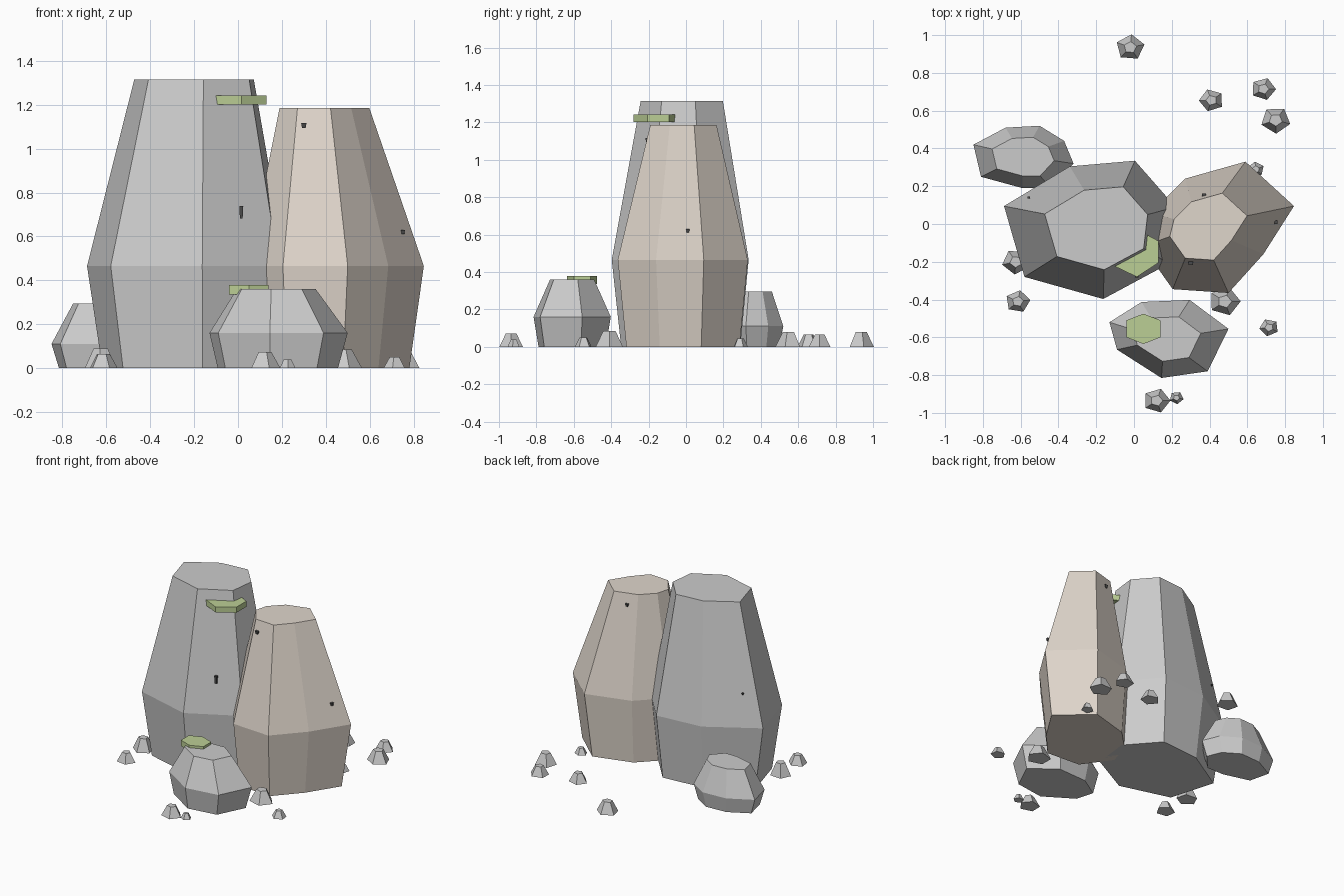
import bpy, bmesh, math, random

if "Cube" in bpy.data.objects:
    bpy.data.objects.remove(bpy.data.objects["Cube"])
random.seed(4)


def mat(name, rgb):
    m = bpy.data.materials.new(name)
    m.diffuse_color = (*rgb, 1)
    m.use_nodes = True
    m.node_tree.nodes["Principled BSDF"].inputs["Base Color"].default_value = m.diffuse_color
    return m


tan = mat("tan_stone", (0.74, 0.67, 0.60))
green = mat("moss", (0.50, 0.62, 0.30))
dark = mat("dark_crack", (0.07, 0.07, 0.07))


def loft(name, outline, levels, centre, material=None):
    """Stack scaled copies of an outline: levels are (z, scale about centre)."""
    bm = bmesh.new()
    cx, cy = centre
    rings = [[bm.verts.new((cx + (x - cx) * s, cy + (y - cy) * s, z)) for x, y in outline]
             for z, s in levels]
    n = len(outline)
    bm.faces.new(rings[0])
    bm.faces.new(rings[-1])
    for a, b in zip(rings, rings[1:]):
        for i in range(n):
            j = (i + 1) % n
            bm.faces.new((a[i], a[j], b[j], b[i]))
    bmesh.ops.recalc_face_normals(bm, faces=bm.faces)
    me = bpy.data.meshes.new(name)
    bm.to_mesh(me)
    bm.free()
    ob = bpy.data.objects.new(name, me)
    bpy.context.collection.objects.link(ob)
    if material:
        me.materials.append(material)
    return ob


# Tall standing stones
loft("tall_grey_rock",
     [(-.688, .095), (-.58, -.28), (-.163, -.397), (.185, -.21), (.22, .09), (.005, .335), (-.34, .305)],
     [(0, .87), (.465, 1), (1.315, .6)], (-.15, -.01))
loft("tall_tan_rock",
     [(.847, .095), (.59, .33), (.27, .24), (.09, .06), (.045, -.12), (.205, -.345), (.50, -.365), (.685, -.16)],
     [(0, .87), (.465, 1), (1.185, .51)], (.34, -.01), tan)

# Low boulders
loft("front_boulder",
     [(-.13, -.52), (.04, -.413), (.295, -.402), (.5, -.555), (.39, -.78), (.145, -.815), (-.09, -.665)],
     [(0, .87), (.16, 1), (.36, .57)], (.16, -.61))
loft("back_boulder",
     [(-.85, .42), (-.68, .51), (-.5, .52), (-.37, .44), (-.32, .32), (-.44, .19), (-.59, .19), (-.81, .25)],
     [(0, .87), (.11, 1), (.295, .62)], (-.59, .36))

# Scattered five-sided pebbles: x, y, radius, height
pebbles = [(-.02, .935, .077, .08), (.41, .655, .067, .065), (.685, .715, .067, .065),
           (.75, .55, .08, .08), (.645, .29, .045, .045), (.48, -.41, .085, .085),
           (.715, -.548, .052, .05), (.12, -.935, .073, .072), (.225, -.92, .038, .04),
           (-.615, -.41, .067, .065), (-.625, -.2, .075, .09)]
for k, (x, y, r, h) in enumerate(pebbles):
    a0 = random.random() * math.tau
    ring = [(x + r * math.cos(a0 + i * math.tau / 5), y + .9 * r * math.sin(a0 + i * math.tau / 5))
            for i in range(5)]
    loft(f"pebble_{k + 1}", ring, [(0, 1), (h, .45)], (x, y))

# Moss plates
loft("boulder_moss",
     [(-.04, -.51), (.05, -.475), (.14, -.51), (.14, -.60), (.05, -.635), (-.04, -.60)],
     [(.335, 1), (.378, 1)], (.05, -.555), green)
loft("rock_moss",
     [(-.10, -.225), (.015, -.28), (.13, -.205), (.13, -.09), (.065, -.055), (-.10, -.11)],
     [(1.202, 1), (1.243, 1)], (.01, -.16), green)

# Small dark chips set into the stone faces: x, y, z, width, height
chips = [(.30, -.205, 1.105, .024, .022), (.015, -.275, .71, .018, .055), (.37, .15, 1.105, .022, .022),
         (.752, .01, .62, .018, .02), (-.557, .14, .70, .012, .012)]
for k, (x, y, z, w, h) in enumerate(chips):
    ring = [(x - w / 2, y - w / 2), (x + w / 2, y - w / 2), (x + w / 2, y + w / 2), (x - w / 2, y + w / 2)]
    loft(f"dark_chip_{k + 1}", ring, [(z - h / 2, .7), (z + h / 2, 1)], (x, y), dark)
